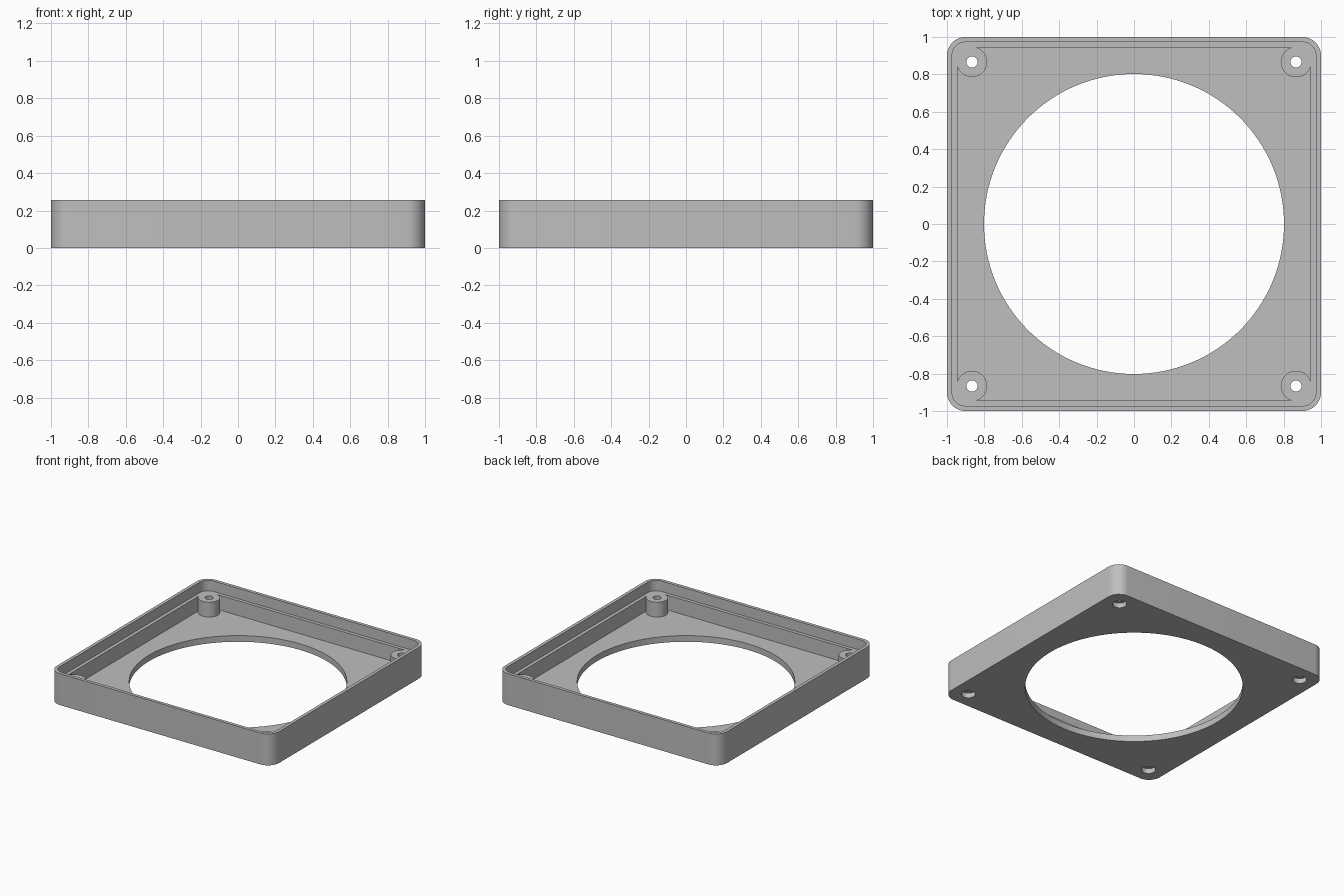
import bpy, bmesh, math

if "Cube" in bpy.data.objects:
    bpy.data.objects.remove(bpy.data.objects["Cube"])

HEIGHT, LEDGE_Z, FLOOR_Z = 0.255, 0.17, 0.05
BOSS_POS, BOSS_R, POCKET = 0.866, 0.081, 0.945

grey = bpy.data.materials.new("light grey plastic")
grey.diffuse_color = (0.52, 0.52, 0.52, 1)
grey.use_nodes = True
grey.node_tree.nodes["Principled BSDF"].inputs["Base Color"].default_value = grey.diffuse_color


def prism(name, outline, z0, z1):
    """Extrude a counter-clockwise outline from z0 to z1."""
    bm = bmesh.new()
    base = bm.faces.new([bm.verts.new((x, y, z0)) for x, y in outline])
    top = bmesh.ops.extrude_face_region(bm, geom=[base])["geom"]
    for v in top:
        if isinstance(v, bmesh.types.BMVert):
            v.co.z = z1
    bmesh.ops.recalc_face_normals(bm, faces=bm.faces[:])
    mesh = bpy.data.meshes.new(name)
    bm.to_mesh(mesh)
    bm.free()
    obj = bpy.data.objects.new(name, mesh)
    obj.data.materials.append(grey)
    bpy.context.collection.objects.link(obj)
    return obj


def arc(cx, cy, r, start, end, n):
    return [(cx + r * math.cos(math.radians(start + (end - start) * i / n)),
             cy + r * math.sin(math.radians(start + (end - start) * i / n)))
            for i in range(n + 1)]


def four_corners(points):
    """Repeat one corner's points around the square."""
    result = []
    for c, s in ((1, 0), (0, 1), (-1, 0), (0, -1)):
        result += [(c * x - s * y, s * x + c * y) for x, y in points]
    return result


def rounded_square(half, r):
    return four_corners(arc(half - r, half - r, r, 0, 90, 12))


def circle(cx, cy, r, n):
    return arc(cx, cy, r, 0, 360, n)[:-1]


# Outer block
frame = prism("fan_frame", rounded_square(1.0, 0.1), 0, HEIGHT)

# Stepped rim, then the pocket whose outline wraps around the screw bosses
a = math.degrees(math.acos((POCKET - BOSS_POS) / BOSS_R))
boss_corner = arc(BOSS_POS, BOSS_POS, BOSS_R, -a, -270 + a, 40)
cutters = [
    prism("rim_cutter", rounded_square(0.973, 0.073), LEDGE_Z, 0.4),
    prism("pocket_cutter", four_corners(boss_corner), FLOOR_Z, 0.45),
    prism("fan_opening_cutter", circle(0, 0, 0.802, 128), -0.1, 0.5),
]
# Screw holes with counterbores underneath
for sx in (-1, 1):
    for sy in (-1, 1):
        x, y = sx * BOSS_POS, sy * BOSS_POS
        cutters.append(prism("screw_cutter", circle(x, y, 0.03, 32), -0.1, 0.5))
        cutters.append(prism("counterbore_cutter", circle(x, y, 0.052, 32), -0.15, 0.04))

bpy.context.view_layer.objects.active = frame
for cutter in cutters:
    cutter.hide_render = True
    mod = frame.modifiers.new("cut", "BOOLEAN")
    mod.operation, mod.solver, mod.object = "DIFFERENCE", "EXACT", cutter
    bpy.ops.object.modifier_apply(modifier=mod.name)
    bpy.data.objects.remove(cutter)

# Smooth curved walls, sharp edges
bpy.ops.object.select_all(action="DESELECT")
frame.select_set(True)
bpy.ops.object.shade_smooth_by_angle(angle=math.radians(30))
